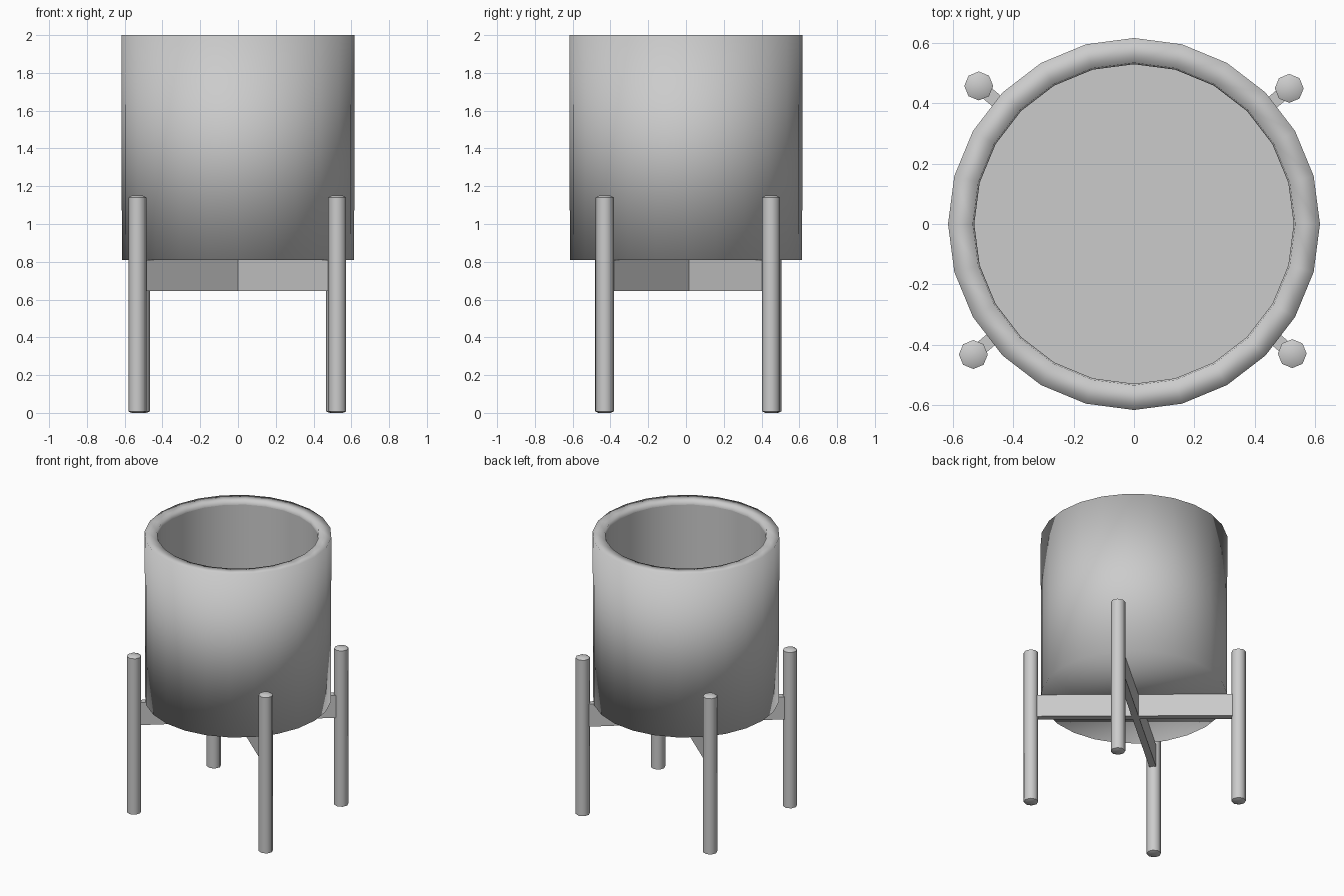
import bpy
import bmesh
import math
from mathutils import Vector

cube = bpy.data.objects.get("Cube")
if cube:
    bpy.data.objects.remove(cube, do_unlink=True)

grey = bpy.data.materials.new("light grey")
grey.use_nodes = True
colour = (0.6, 0.6, 0.6, 1)
grey.diffuse_color = colour
grey.node_tree.nodes["Principled BSDF"].inputs["Base Color"].default_value = colour


def finish(bm, name, smooth=True):
    bmesh.ops.recalc_face_normals(bm, faces=bm.faces)
    for face in bm.faces:
        face.smooth = smooth
    mesh = bpy.data.meshes.new(name)
    bm.to_mesh(mesh)
    bm.free()
    mesh.materials.append(grey)
    obj = bpy.data.objects.new(name, mesh)
    bpy.context.collection.objects.link(obj)
    return obj


def lathe(name, profile, sides, centre=(0, 0), sharp_rings=()):
    """Closed turned solid: rings along the profile, capped at both ends."""
    bm = bmesh.new()
    rings = []
    for radius, z in profile:
        ring = []
        for i in range(sides):
            a = math.tau * i / sides
            ring.append(bm.verts.new((centre[0] + radius * math.cos(a),
                                      centre[1] + radius * math.sin(a), z)))
        rings.append(ring)
    for low, high in zip(rings, rings[1:]):
        for i in range(sides):
            j = (i + 1) % sides
            bm.faces.new((low[i], low[j], high[j], high[i]))
    bm.faces.new(rings[0])
    bm.faces.new(rings[-1])
    for r in sharp_rings:
        for i in range(sides):
            bm.edges.get((rings[r][i], rings[r][(i + 1) % sides])).smooth = False
    return finish(bm, name)


# Pot: straight outer wall, soft rim, hollow inside with a flat floor
lathe("pot", [(0.615, 0.81), (0.617, 2.0), (0.535, 2.0), (0.53, 1.97), (0.53, 0.9)],
      24, sharp_rings=(3, 4))

# Legs: upright rods with slightly domed ends
legs = {"front_left": (0.525, -0.43), "front_right": (-0.533, -0.433),
        "back_left": (0.515, 0.45), "back_right": (-0.515, 0.458)}
for place, centre in legs.items():
    lathe(place + "_leg", [(0.03, 0), (0.048, 0.008), (0.048, 1.14), (0.03, 1.15)],
          8, centre, sharp_rings=(1, 2))

# Rails: two upright boards crossing under the pot, joining opposite legs
for name, a, b in (("rail_one", "front_left", "back_right"),
                   ("rail_two", "front_right", "back_left")):
    start, end = Vector(legs[a]), Vector(legs[b])
    span = end - start
    bm = bmesh.new()
    bmesh.ops.create_cube(bm, size=1)
    bmesh.ops.scale(bm, verts=bm.verts, vec=(span.length, 0.045, 0.163))
    rail = finish(bm, name, smooth=False)
    middle = (start + end) / 2
    rail.location = (middle.x, middle.y, 0.727)
    rail.rotation_euler.z = math.atan2(span.y, span.x)
